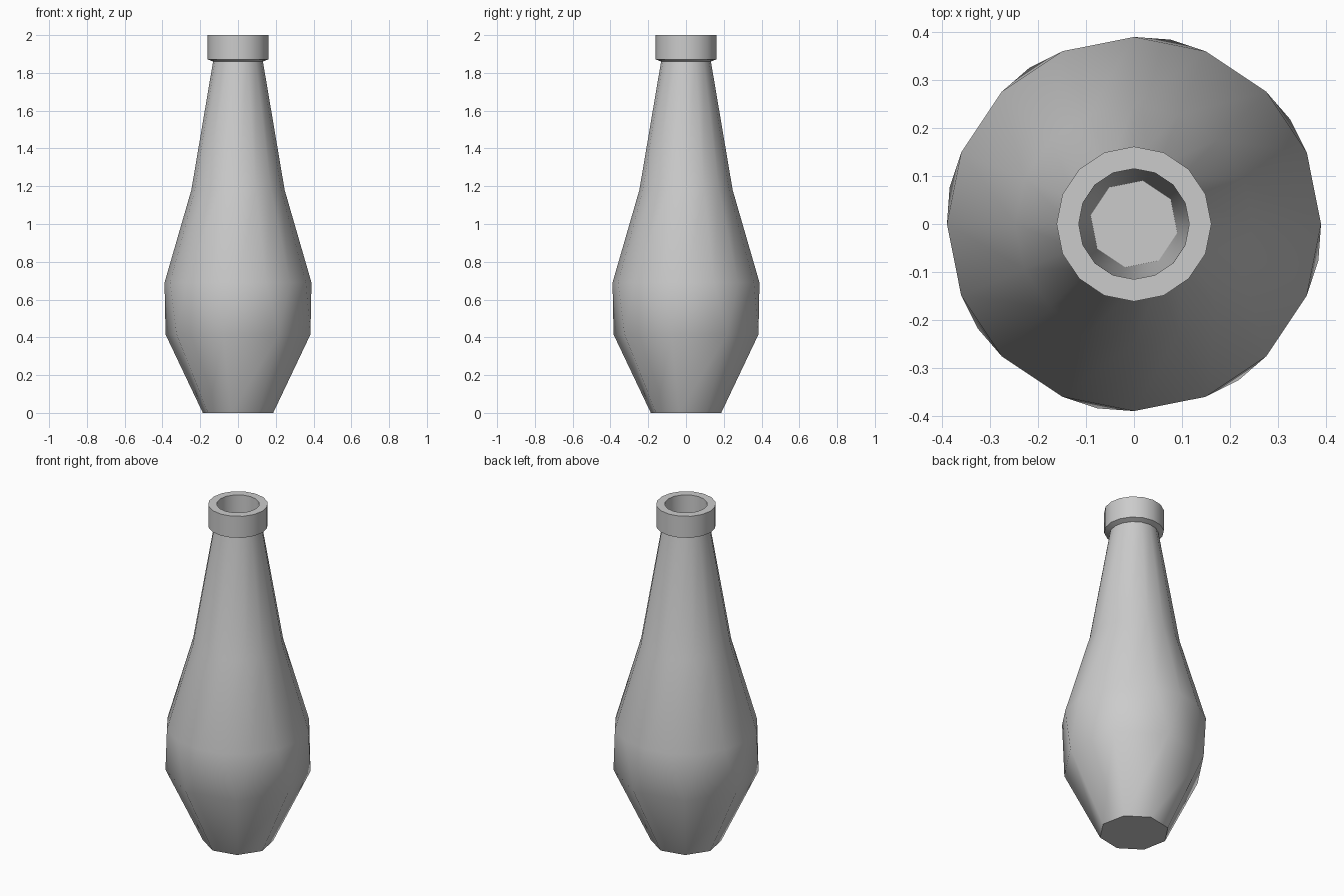
import bpy
import bmesh
from math import cos, sin, pi, radians

cube = bpy.data.objects.get("Cube")
if cube:
    bpy.data.objects.remove(cube, do_unlink=True)

# Single flat grey
grey = bpy.data.materials.new("plain_grey")
grey.use_nodes = True
colour = (0.6, 0.6, 0.6, 1)
grey.diffuse_color = colour
grey.node_tree.nodes["Principled BSDF"].inputs["Base Color"].default_value = colour

bm = bmesh.new()


def ring(radius, z, sides=16):
    """Horizontal ring; eight-sided rings sit between pairs of the finer ones."""
    turn = 0 if sides == 16 else 1.5 * pi / 8
    angles = [turn + 2 * pi * i / sides for i in range(sides)]
    return [bm.verts.new((radius * cos(a), radius * sin(a), z)) for a in angles]


def bridge(a, b):
    """Join two rings of the same count with quads."""
    n = len(a)
    for i in range(n):
        j = (i + 1) % n
        bm.faces.new((a[i], a[j], b[j], b[i]))


def bridge_coarse(fine, coarse):
    """Join a 16-sided ring to an 8-sided ring."""
    for k in range(8):
        p, q, r = (fine[(2 * k + s) % 16] for s in (1, 2, 3))
        here, after = coarse[k], coarse[(k + 1) % 8]
        bm.faces.new((p, q, here))
        bm.faces.new((q, r, after, here))


# Outer wall from the base up, over the collar and into the mouth
base = ring(0.19, 0, 8)
belly_low = ring(0.391, 0.415, 8)
upper = [ring(r, z) for r, z in (
    (0.389, 0.69), (0.247, 1.18), (0.132, 1.86),
    (0.161, 1.872), (0.161, 2.0), (0.115, 2.0))]
well_floor = ring(0.092, 0.12, 8)

bm.faces.new(base)
bridge(base, belly_low)
bridge_coarse(upper[0], belly_low)
for low, high in zip(upper, upper[1:]):
    bridge(low, high)
bridge_coarse(upper[-1], well_floor)
bm.faces.new(well_floor)
bmesh.ops.recalc_face_normals(bm, faces=bm.faces[:])

mesh = bpy.data.meshes.new("bottle")
bm.to_mesh(mesh)
bm.free()
mesh.materials.append(grey)
bottle = bpy.data.objects.new("bottle", mesh)
bpy.context.collection.objects.link(bottle)

# Smooth body with crisp collar and base
for other in bpy.context.selected_objects:
    other.select_set(False)
bottle.select_set(True)
bpy.context.view_layer.objects.active = bottle
bpy.ops.object.shade_smooth_by_angle(angle=radians(50))
